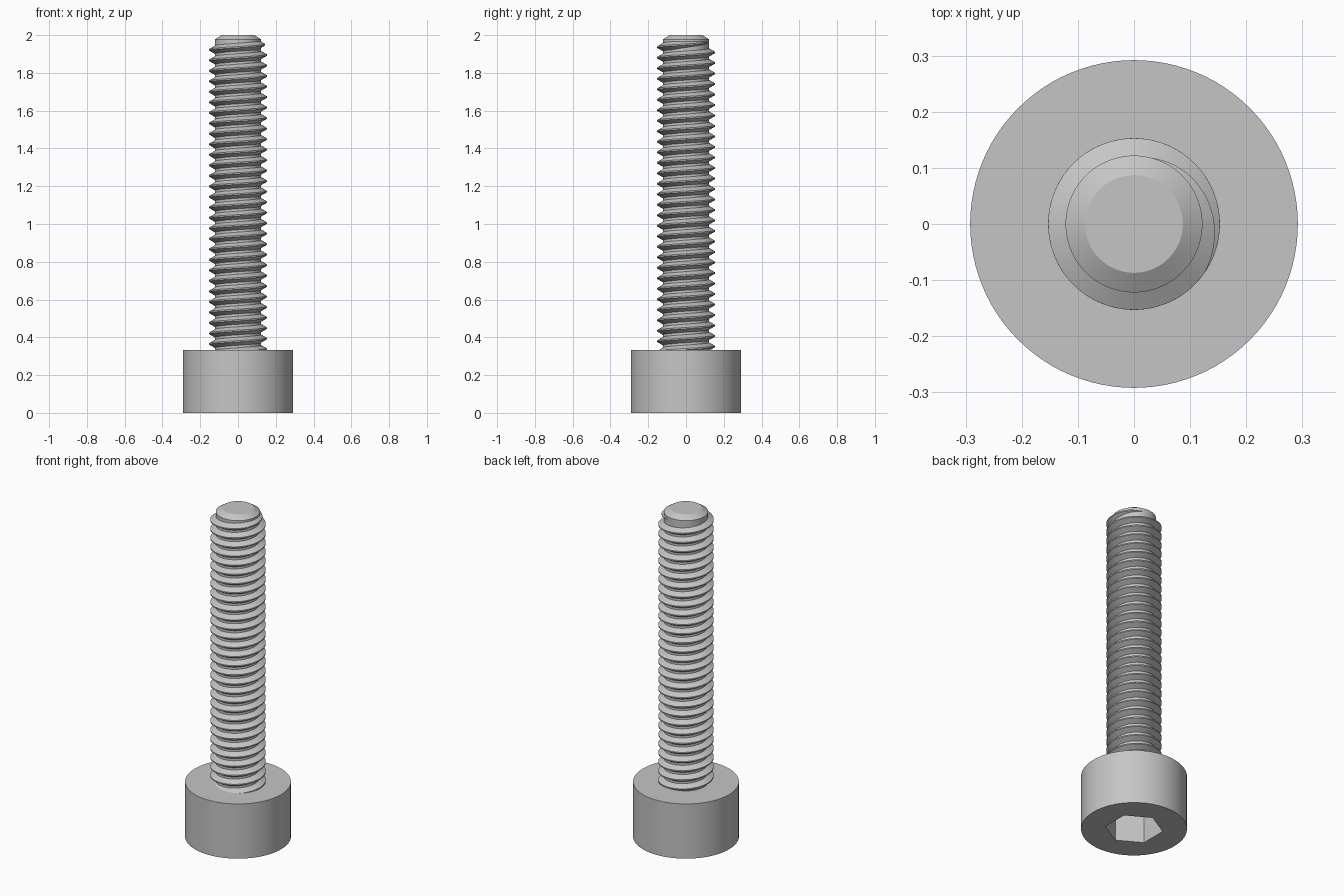
import bpy, bmesh, math

old = bpy.data.objects.get("Cube")
if old:
    bpy.data.objects.remove(old, do_unlink=True)

HEAD_R, HEAD_H = 0.292, 0.333
CORE_R, CREST_R = 0.122, 0.153
PITCH = 0.0556
SIDES = 96

steel = bpy.data.materials.new("light_grey_steel")
steel.use_nodes = True
GREY = (0.56, 0.56, 0.56, 1)
steel.diffuse_color = GREY
steel.node_tree.nodes["Principled BSDF"].inputs["Base Color"].default_value = GREY


def ring(bm, r, z, sides=SIDES, turn=0.0):
    pts = [turn + math.tau * i / sides for i in range(sides)]
    return [bm.verts.new((r * math.cos(a), r * math.sin(a), z)) for a in pts]


def skin(bm, a, b):
    n = len(a)
    for i in range(n):
        j = (i + 1) % n
        bm.faces.new((a[i], a[j], b[j], b[i]))


def finish(bm, name):
    bmesh.ops.recalc_face_normals(bm, faces=bm.faces[:])
    mesh = bpy.data.meshes.new(name)
    bm.to_mesh(mesh)
    bm.free()
    mesh.materials.append(steel)
    obj = bpy.data.objects.new(name, mesh)
    bpy.context.collection.objects.link(obj)
    bpy.ops.object.select_all(action="DESELECT")
    obj.select_set(True)
    bpy.context.view_layer.objects.active = obj
    bpy.ops.object.shade_smooth_by_angle(angle=math.radians(25))


# Cylindrical head with a hexagonal socket in its underside
bm = bmesh.new()
low, high = ring(bm, HEAD_R, 0), ring(bm, HEAD_R, HEAD_H)
skin(bm, low, high)
bm.faces.new(high)
mouth = ring(bm, 0.16, 0, 6, math.pi / 6)
floor = ring(bm, 0.16, 0.2, 6, math.pi / 6)
skin(bm, mouth, floor)
bm.faces.new(floor)
rim = [e for e in bm.edges if all(abs(v.co.z) < 1e-6 for v in e.verts)]
bmesh.ops.triangle_fill(bm, edges=rim, use_beauty=True)
finish(bm, "socket_head")

# Plain shaft core with a chamfered tip
bm = bmesh.new()
rings = [ring(bm, r, z) for r, z in
         ((CORE_R, HEAD_H - 0.02), (CORE_R, 1.978), (0.087, 2.0))]
for a, b in zip(rings, rings[1:]):
    skin(bm, a, b)
bm.faces.new(rings[0])
bm.faces.new(rings[-1])
finish(bm, "shaft_core")

# Right-handed thread ridge that fades into the core near the tip
bm = bmesh.new()
STEPS = 72
END, FADE = math.radians(75), math.radians(110)
Z_AT_ZERO = 1.95
start = -math.tau * (Z_AT_ZERO - HEAD_H + 0.03) / PITCH
count = int((END - start) / math.tau * STEPS)
crest_half = PITCH / 16
SINK = 0.002
prev = None
for i in range(count + 1):
    a = start + (END - start) * i / count
    z = Z_AT_ZERO + PITCH * a / math.tau
    depth = (CREST_R - CORE_R) * min(1, (END - a) / FADE)
    base_half = crest_half + (depth + SINK) * math.tan(math.pi / 6)
    inner, outer = CORE_R - SINK, CORE_R + depth
    profile = ((inner, -base_half), (outer, -crest_half),
               (outer, crest_half), (inner, base_half))
    cur = [bm.verts.new((r * math.cos(a), r * math.sin(a), z + h))
           for r, h in profile]
    if prev:
        skin(bm, prev, cur)
    else:
        bm.faces.new(cur)
    prev = cur
bm.faces.new(prev)
finish(bm, "thread")
